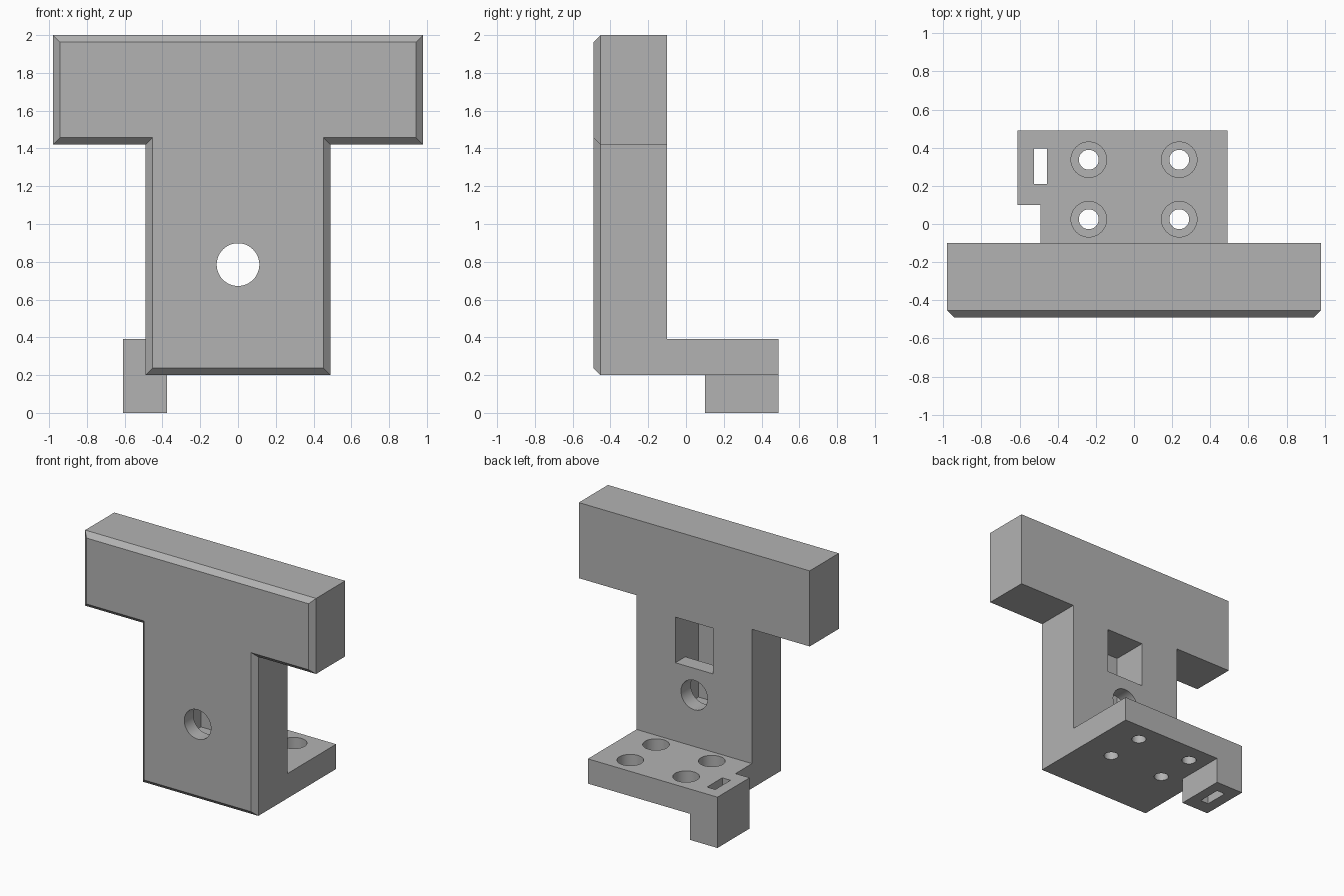
import bpy
import bmesh
from mathutils import Vector

if "Cube" in bpy.data.objects:
    bpy.data.objects.remove(bpy.data.objects["Cube"], do_unlink=True)

GREY = (0.45, 0.45, 0.45, 1.0)
mat = bpy.data.materials.new("plain grey")
mat.use_nodes = True
mat.diffuse_color = GREY
mat.node_tree.nodes["Principled BSDF"].inputs["Base Color"].default_value = GREY


def add_object(name, bm):
    bmesh.ops.recalc_face_normals(bm, faces=bm.faces[:])
    mesh = bpy.data.meshes.new(name)
    bm.to_mesh(mesh)
    bm.free()
    mesh.materials.append(mat)
    obj = bpy.data.objects.new(name, mesh)
    bpy.context.collection.objects.link(obj)
    return obj


def prism(name, outline, direction, chamfer=0.0):
    """Extrude an outline; optionally chamfer the rim of the far end."""
    bm = bmesh.new()
    base = bm.faces.new([bm.verts.new(p) for p in outline])
    far = bmesh.ops.extrude_face_region(bm, geom=[base], use_keep_orig=True)["geom"]
    verts = [g for g in far if isinstance(g, bmesh.types.BMVert)]
    bmesh.ops.translate(bm, verts=verts, vec=direction)
    if chamfer:
        rim = [g for g in far if isinstance(g, bmesh.types.BMEdge)]
        bmesh.ops.recalc_face_normals(bm, faces=bm.faces[:])
        bmesh.ops.bevel(bm, geom=rim, offset=chamfer, segments=1,
                        affect='EDGES', offset_type='OFFSET')
    return add_object(name, bm)


def box(name, x, y, z):
    outline = [(x[0], y[0], z[0]), (x[1], y[0], z[0]), (x[1], y[1], z[0]), (x[0], y[1], z[0])]
    return prism(name, outline, (0, 0, z[1] - z[0]))


def cylinder(name, start, end, radius):
    start, end = Vector(start), Vector(end)
    axis = end - start
    bm = bmesh.new()
    bmesh.ops.create_cone(bm, cap_ends=True, segments=48, radius1=radius,
                          radius2=radius, depth=axis.length)
    bmesh.ops.rotate(bm, verts=bm.verts[:], matrix=axis.to_track_quat('Z', 'Y').to_matrix())
    bmesh.ops.translate(bm, verts=bm.verts[:], vec=(start + end) / 2)
    return add_object(name, bm)


def combine(body, other, operation):
    """Apply a boolean to the body and drop the used part."""
    mod = body.modifiers.new(operation.title(), 'BOOLEAN')
    mod.operation, mod.solver, mod.object = operation, 'EXACT', other
    other.hide_render = True
    bpy.context.view_layer.objects.active = body
    bpy.ops.object.modifier_apply(modifier=mod.name)
    bpy.data.objects.remove(other, do_unlink=True)


# T-shaped upright with a chamfered front rim
BACK, FRONT = -0.10, -0.49
half = [(0.49, 0.20), (0.49, 1.42), (0.98, 1.42), (0.98, 2.0)]
outline = half + [(-x, z) for x, z in reversed(half)]
bracket = prism("t_bracket", [(x, BACK, z) for x, z in outline],
                (0, FRONT - BACK, 0), chamfer=0.037)

# Rear mounting plate with a side ear, and the foot below the ear
plate = [(0.49, -0.2), (0.49, 0.49), (-0.61, 0.49), (-0.61, 0.10), (-0.49, 0.10), (-0.49, -0.2)]
combine(bracket, prism("plate", [(x, y, 0.20) for x, y in plate], (0, 0, 0.19)), 'UNION')
combine(bracket, box("foot", (-0.61, -0.375), (0.10, 0.49), (0, 0.39)), 'UNION')

# Hidden nut channel, its rear window and the bolt hole through the upright
combine(bracket, box("nut_channel", (-0.16, 0.16), (-0.38, -0.22), (0.62, 1.34)), 'DIFFERENCE')
combine(bracket, box("window", (-0.16, 0.16), (-0.30, 0.0), (0.99, 1.34)), 'DIFFERENCE')
combine(bracket, cylinder("bolt_hole", (0, -0.6, 0.785), (0, 0, 0.785), 0.113), 'DIFFERENCE')

# Counterbored screw holes in the plate
for x in (-0.237, 0.237):
    for y in (0.025, 0.337):
        combine(bracket, cylinder("screw_hole", (x, y, 0.1), (x, y, 0.5), 0.052), 'DIFFERENCE')
        combine(bracket, cylinder("counterbore", (x, y, 0.27), (x, y, 0.5), 0.093), 'DIFFERENCE')

# Slot through the ear and foot
combine(bracket, box("slot", (-0.525, -0.455), (0.21, 0.395), (-0.1, 0.5)), 'DIFFERENCE')

# Smooth bores, crisp edges
bpy.ops.object.select_all(action='DESELECT')
bracket.select_set(True)
bpy.context.view_layer.objects.active = bracket
bpy.ops.object.shade_smooth_by_angle(angle=0.5)
